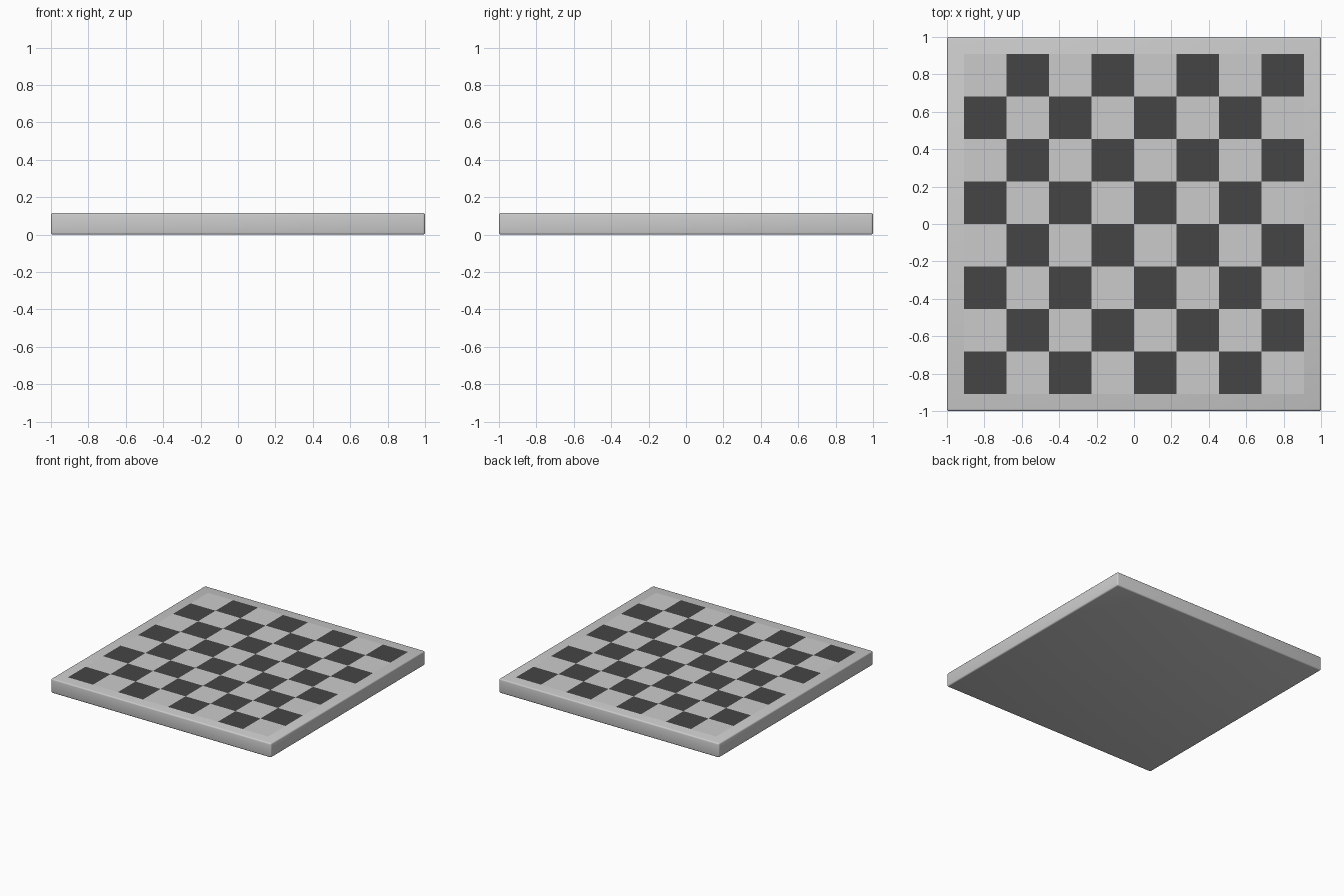
import bpy, bmesh
from mathutils import Matrix

if "Cube" in bpy.data.objects:
    bpy.data.objects.remove(bpy.data.objects["Cube"])

HEIGHT = 0.117
HALF = 0.909
STEP = 2 * HALF / 8


def material(name, value):
    m = bpy.data.materials.new(name)
    m.diffuse_color = (value, value, value, 1)
    m.use_nodes = True
    m.node_tree.nodes["Principled BSDF"].inputs["Base Color"].default_value = m.diffuse_color
    return m


def add_object(name, bm, mat=None):
    mesh = bpy.data.meshes.new(name)
    bm.to_mesh(mesh)
    bm.free()
    ob = bpy.data.objects.new(name, mesh)
    bpy.context.collection.objects.link(ob)
    if mat:
        mesh.materials.append(mat)
    return ob


# Board slab with softly rounded edges
bm = bmesh.new()
bmesh.ops.create_cube(bm, size=1, matrix=Matrix.Translation((0, 0, HEIGHT / 2))
                      @ Matrix.Diagonal((2, 2, HEIGHT, 1)))
bmesh.ops.bevel(bm, geom=bm.edges[:], offset=0.011, segments=3,
                profile=0.5, affect='EDGES')
for f in bm.faces:
    f.smooth = True
add_object("board_frame", bm)


# Inlaid squares, flush with the top, dark in the front left corner
def squares(name, parity, mat):
    bm = bmesh.new()
    z = HEIGHT + 0.0006
    for i in range(8):
        for j in range(8):
            if (i + j) % 2 == parity:
                x, y = -HALF + i * STEP, -HALF + j * STEP
                corners = ((0, 0), (1, 0), (1, 1), (0, 1))
                bm.faces.new([bm.verts.new((x + a * STEP, y + b * STEP, z))
                              for a, b in corners])
    add_object(name, bm, mat)


squares("dark_squares", 0, material("dark", 0.06))
squares("light_squares", 1, material("light", 0.55))
